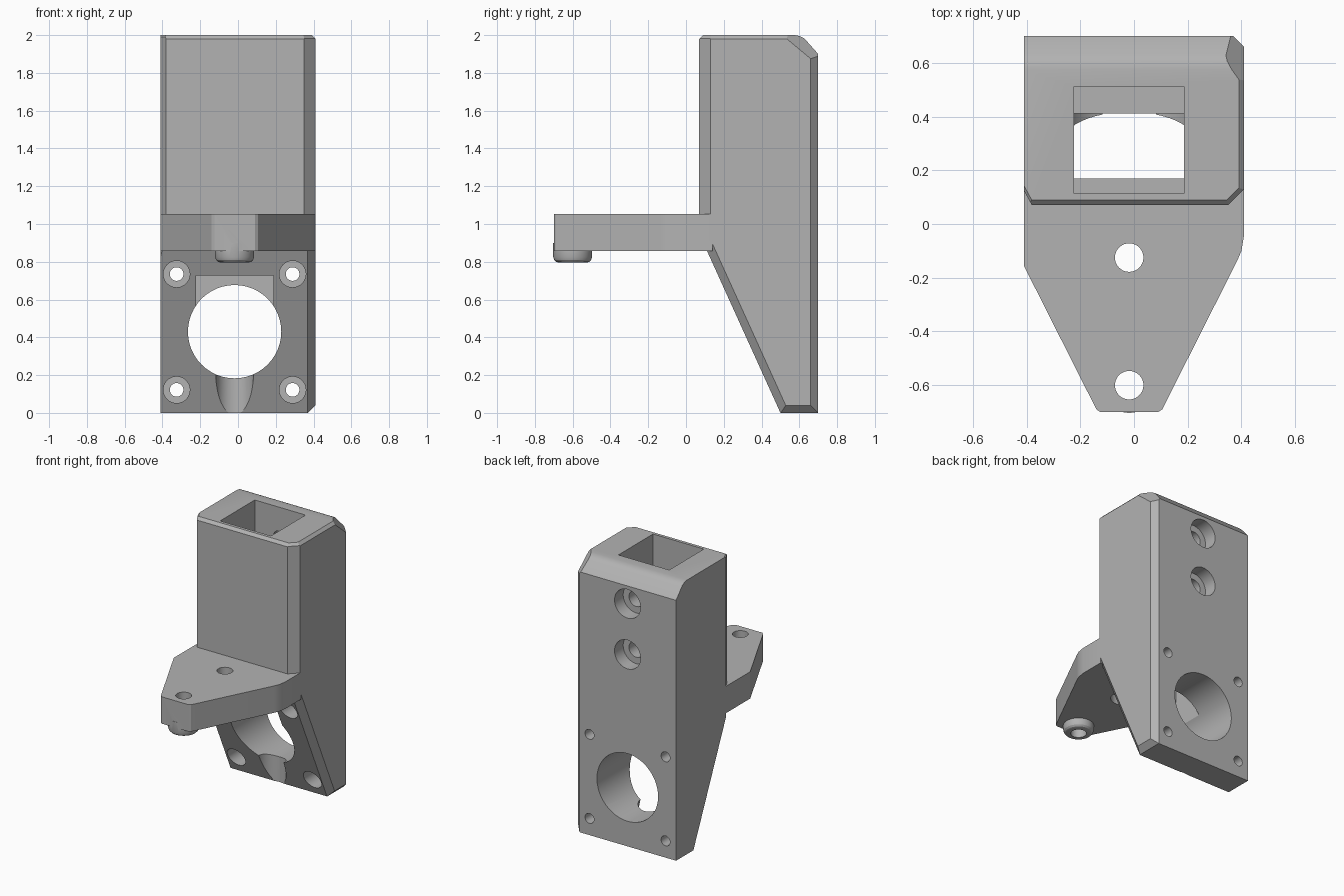
import bpy, bmesh, math
from mathutils import Vector, Matrix

if "Cube" in bpy.data.objects:
    bpy.data.objects.remove(bpy.data.objects["Cube"])

grey = bpy.data.materials.new("mid grey")
grey.diffuse_color = (0.45, 0.45, 0.45, 1)
grey.use_nodes = True
grey.node_tree.nodes["Principled BSDF"].inputs["Base Color"].default_value = grey.diffuse_color
CX = -0.018  # shared centre line of all holes


def finish(bm, name):
    bmesh.ops.recalc_face_normals(bm, faces=bm.faces)
    me = bpy.data.meshes.new(name)
    bm.to_mesh(me)
    bm.free()
    ob = bpy.data.objects.new(name, me)
    bpy.context.collection.objects.link(ob)
    me.materials.append(grey)
    return ob


def box(name, x, y, z):
    bm = bmesh.new()
    size = Matrix.Diagonal((x[1] - x[0], y[1] - y[0], z[1] - z[0], 1))
    mid = Matrix.Translation((sum(x) / 2, sum(y) / 2, sum(z) / 2))
    bmesh.ops.create_cube(bm, size=1, matrix=mid @ size)
    return finish(bm, name)


def cylinder(name, r, a, b):
    """Cylinder of radius r from point a to point b."""
    a, b = Vector(a), Vector(b)
    d = b - a
    bm = bmesh.new()
    turn = d.to_track_quat('Z', 'Y').to_matrix().to_4x4()
    bmesh.ops.create_cone(bm, cap_ends=True, segments=48, radius1=r, radius2=r,
                          depth=d.length, matrix=Matrix.Translation((a + b) / 2) @ turn)
    return finish(bm, name)


def slice_off(bm, point, normal):
    """Plane cut of a convex solid, removing the side the normal points to."""
    geom = bm.verts[:] + bm.edges[:] + bm.faces[:]
    res = bmesh.ops.bisect_plane(bm, geom=geom, plane_co=point, plane_no=normal, clear_outer=True)
    edges = [e for e in res['geom_cut'] if isinstance(e, bmesh.types.BMEdge)]
    if edges:
        bmesh.ops.contextual_create(bm, geom=edges)


def combine(target, other, op):
    mod = target.modifiers.new(op, 'BOOLEAN')
    mod.operation, mod.solver, mod.object = op, 'EXACT', other
    bpy.context.view_layer.objects.active = target
    bpy.ops.object.modifier_apply(modifier=mod.name)
    bpy.data.objects.remove(other)


# Tower: a block with a slanted lower front and chamfered edges
bm = bmesh.new()
bmesh.ops.create_cube(bm, size=1, matrix=Matrix.Translation((0, 0.385, 1)) @ Matrix.Diagonal((0.82, 0.63, 2, 1)))
slant = Vector((0, -0.86, -0.39)).normalized()
for point, normal in [
    ((0, 0.50, 0), slant),
    ((0.41, 0.13, 1), (1, -1, 0)),               # front right edge
    ((-0.41, 0.125, 1), (-0.055, -0.03, 0)),     # front left edge
    ((0.37, 0.70, 1), (1, 1, 0)),                # back right edge
    ((0.368, 0.50, 0), Vector((1, 0, 0)) + slant),
    ((0.37, 0.6, 0), (1, 0, -1)),                # bottom right edge
    ((0, 0.70, 1.90), (0, 0.09, 0.08)),          # top back edge
    ((0, 0.625, 1.983), (0, 0.5, 0.9)),
    ((0, 0.59, 1.997), (0, 0.2, 0.98)),
    ((0, 0.09, 2), (0, -1, 1)),                  # top front edge
    ((0.39, 0.3, 2), (1, 0, 1)),                 # top right edge
    ((0.35, 0.63, 1.97), (0.7, 0.5, 0.6)),       # top back right corner
    ((0.345, 0.09, 2), (1, -1, 1.41)),
    ((-0.40, 0.125, 2), (-0.88, -0.48, 1)),
]:
    slice_off(bm, point, Vector(normal).normalized())
bracket = finish(bm, "motor_bracket")

# Arm: tapered plate reaching forward
outline = [(-0.41, 0.14), (-0.41, -0.155), (-0.15, -0.67), (-0.14, -0.69), (-0.125, -0.70),
           (0.09, -0.70), (0.105, -0.69), (0.115, -0.67), (0.385, -0.135), (0.40, -0.10),
           (0.41, -0.04), (0.41, 0.14)]
bm = bmesh.new()
face = bm.faces.new([bm.verts.new((x, y, 0.857)) for x, y in outline])
up = bmesh.ops.extrude_face_region(bm, geom=[face])['geom']
bmesh.ops.translate(bm, vec=(0, 0, 0.196), verts=[v for v in up if isinstance(v, bmesh.types.BMVert)])
combine(bracket, finish(bm, "arm"), 'UNION')

# Rounded boss under the arm tip
profile = [(0, 0.90), (0.103, 0.90), (0.103, 0.825), (0.098, 0.81), (0.088, 0.80), (0.075, 0.796), (0, 0.796)]
bm = bmesh.new()
verts = [bm.verts.new((CX + r, -0.60, z)) for r, z in profile]
edges = [bm.edges.new(p) for p in zip(verts, verts[1:])]
bmesh.ops.spin(bm, geom=verts + edges, cent=(CX, -0.60, 0), axis=(0, 0, 1),
               angle=math.tau, steps=48, use_merge=False)
bmesh.ops.remove_doubles(bm, verts=bm.verts, dist=0.0005)
combine(bracket, finish(bm, "boss"), 'UNION')

# Square socket from the top, narrower duct and large bore below
cutters = [
    box("socket", (-0.223, 0.187), (0.113, 0.512), (1.2, 2.2)),
    box("duct", (-0.223, 0.187), (0.17, 0.412), (0.3, 1.3)),
    cylinder("bore", 0.247, (CX, -0.2, 0.43), (CX, 0.9, 0.43)),
    cylinder("groove", 0.1, (CX, 0.405, -0.1), (CX, 0.405, 0.4)),
]
# Arm holes
for y in (-0.125, -0.60):
    cutters.append(cylinder("arm_hole", 0.053, (CX, y, 0.7), (CX, y, 1.2)))
cutters.append(cylinder("arm_recess", 0.09, (CX, -0.125, 0.7), (CX, -0.125, 0.92)))
# Back screw holes into the socket
for z in (1.77, 1.40):
    cutters.append(cylinder("back_recess", 0.105, (CX, 0.60, z), (CX, 0.8, z)))
    cutters.append(cylinder("back_hole", 0.058, (CX, 0.45, z), (CX, 0.7, z)))
# Corner screw holes around the bore
for dx in (-0.307, 0.307):
    for z in (0.122, 0.735):
        cutters.append(cylinder("corner_recess", 0.07, (CX + dx, 0.0, z), (CX + dx, 0.60, z)))
        cutters.append(cylinder("corner_hole", 0.036, (CX + dx, 0.5, z), (CX + dx, 0.8, z)))
for cutter in cutters:
    combine(bracket, cutter, 'DIFFERENCE')

bpy.ops.object.select_all(action='DESELECT')
bracket.select_set(True)
bpy.context.view_layer.objects.active = bracket
bpy.ops.object.shade_smooth_by_angle(angle=math.radians(25))
